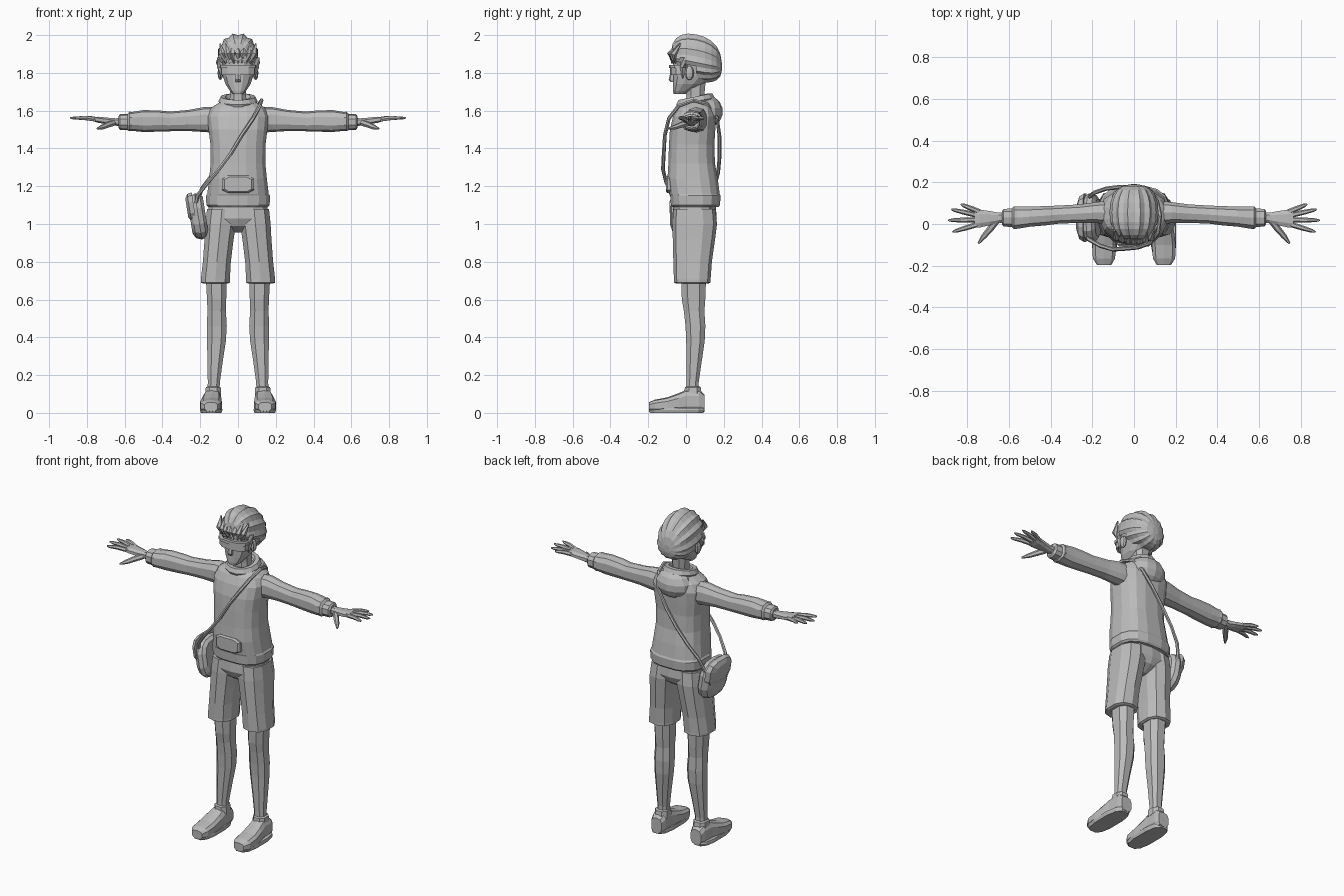
import bpy, bmesh, math
from mathutils import Vector

grey = bpy.data.materials.new("mid grey")
grey.diffuse_color = (0.5, 0.5, 0.5, 1)


def finish(name, bm, mirror=False):
    bmesh.ops.recalc_face_normals(bm, faces=bm.faces)
    me = bpy.data.meshes.new(name)
    bm.to_mesh(me)
    bm.free()
    me.materials.append(grey)
    ob = bpy.data.objects.new(name, me)
    bpy.context.collection.objects.link(ob)
    if mirror:
        ob.modifiers.new("mirror", 'MIRROR').use_mirror_merge = False
    return ob


def skin(bm, loops, closed=False):
    """Bridge vertex loops with quads and cap the ends."""
    rows = [[bm.verts.new(p) for p in loop] for loop in loops]
    n = len(rows[0])
    pairs = list(zip(rows, rows[1:])) + ([(rows[-1], rows[0])] if closed else [])
    for a, b in pairs:
        for i in range(n):
            j = (i + 1) % n
            bm.faces.new((a[i], a[j], b[j], b[i]))
    if not closed:
        bm.faces.new(rows[0])
        bm.faces.new(rows[-1])


def spow(v, p):
    return math.copysign(abs(v) ** p, v)


def loft(name, axis, rings, n=10, p=0.8, mirror=False):
    """Rings are (position, centre 1, centre 2, radius 1, radius 2)."""
    loops = []
    for t, c1, c2, r1, r2 in rings:
        loop = []
        for i in range(n):
            a = 2 * math.pi * (i + 0.5) / n
            u, v = c1 + r1 * spow(math.cos(a), p), c2 + r2 * spow(math.sin(a), p)
            loop.append({'x': (t, u, v), 'y': (u, t, v), 'z': (u, v, t)}[axis])
        loops.append(loop)
    bm = bmesh.new()
    skin(bm, loops)
    return finish(name, bm, mirror)


def tube(name, pts, radii, n=6, mirror=False):
    pts = [Vector(q) for q in pts]
    loops = []
    for i, q in enumerate(pts):
        d = pts[min(i + 1, len(pts) - 1)] - pts[max(i - 1, 0)]
        side = d.cross(Vector((0, 0, 1))).normalized()
        up = side.cross(d).normalized()
        loops.append([q + radii[i] * (side * math.cos(k * math.tau / n) + up * math.sin(k * math.tau / n))
                      for k in range(n)])
    bm = bmesh.new()
    skin(bm, loops)
    return finish(name, bm, mirror)


def ellipsoid(name, c, r, seg=10, rings=7):
    bm = bmesh.new()
    bmesh.ops.create_uvsphere(bm, u_segments=seg, v_segments=rings, radius=1)
    for v in bm.verts:
        v.co = [c[i] + r[i] * v.co[i] for i in range(3)]
    return finish(name, bm)


# Sweater body with hem band and front pocket
loft("sweater", 'z', [
    (1.09, 0, .05, .160, .125), (1.10, 0, .05, .170, .132), (1.15, 0, .05, .172, .135),
    (1.16, 0, .045, .165, .135), (1.24, 0, .035, .155, .135), (1.32, 0, .03, .147, .125),
    (1.42, 0, .03, .148, .122), (1.50, 0, .035, .158, .122), (1.57, 0, .045, .165, .115),
    (1.615, 0, .05, .145, .10), (1.65, 0, .055, .09, .08)], n=16, p=0.75)
loft("front_pocket", 'y', [(-.107, 0, 1.21, .075, .04), (-.098, 0, 1.21, .085, .048),
                           (-.05, 0, 1.21, .09, .05)], n=8, p=0.5)

# Collar ring and hood hanging behind
bm = bmesh.new()
skin(bm, [[(math.cos(a) * (.08 + .024 * math.cos(b)),
            .05 + math.sin(a) * (.08 + .024 * math.cos(b)),
            1.65 + .018 * math.sin(a) + .028 * math.sin(b))
           for b in [k * math.tau / 6 for k in range(6)]]
          for a in [k * math.tau / 14 for k in range(14)]], closed=True)
finish("collar", bm)
ellipsoid("hood", (0, .115, 1.595), (.115, .08, .085), 12, 7)

# Sleeves with gathered cuffs
loft("sleeve", 'x', [
    (.11, .055, 1.55, .06, .068), (.18, .055, 1.553, .052, .066), (.26, .05, 1.548, .046, .056),
    (.36, .045, 1.543, .045, .052), (.42, .04, 1.545, .048, .056), (.50, .035, 1.545, .050, .058),
    (.56, .03, 1.543, .055, .050), (.575, .03, 1.543, .057, .052), (.585, .03, 1.54, .046, .043),
    (.625, .03, 1.54, .044, .042), (.632, .03, 1.54, .034, .032)], n=10, mirror=True)

# Hands: palm, four fingers and thumb
loft("palm", 'x', [
    (.61, .03, 1.54, .026, .022), (.65, .03, 1.54, .026, .021), (.69, .028, 1.545, .036, .019),
    (.74, .026, 1.552, .046, .017), (.765, .026, 1.555, .044, .012)], n=8, mirror=True)
for nm, base, tip in (("little", (.74, .058), (.83, .095)), ("ring", (.75, .042), (.875, .07)),
                      ("middle", (.75, .020), (.89, .018)), ("index", (.75, -.002), (.87, -.038))):
    b, t = Vector((*base, 1.553)), Vector((*tip, 1.562))
    tube(nm + "_finger", [b, b.lerp(t, .5) + Vector((0, 0, .004)), b.lerp(t, .85), t],
         [.013, .012, .009, .004], 6, True)
tube("thumb", [(.66, .015, 1.535), (.69, -.025, 1.525), (.72, -.06, 1.512), (.745, -.093, 1.505)],
     [.017, .016, .013, .005], 6, True)

# Shorts: hips and wide legs
loft("shorts_hips", 'z', [
    (.955, 0, .045, .03, .05), (.99, 0, .045, .11, .10), (1.03, 0, .045, .165, .118),
    (1.10, 0, .045, .158, .112), (1.12, 0, .045, .15, .108)], n=14)
loft("shorts_leg", 'z', [
    (.685, .119, .033, .070, .085), (.69, .120, .033, .080, .097), (.705, .120, .033, .080, .097),
    (.80, .112, .035, .077, .102), (.92, .100, .042, .080, .112), (1.0, .092, .046, .084, .118),
    (1.08, .085, .045, .082, .112)], n=10, mirror=True)

# Bare legs
loft("leg", 'z', [
    (.10, .130, .035, .034, .036), (.16, .128, .035, .034, .034), (.26, .122, .042, .042, .042),
    (.38, .114, .05, .053, .052), (.46, .112, .05, .056, .056), (.54, .113, .043, .052, .058),
    (.60, .113, .04, .054, .066), (.70, .115, .04, .058, .070)], n=8, mirror=True)

# Shoes: upper, flat sole and ankle collar
loft("shoe", 'y', [
    (-.197, .143, .032, .035, .024), (-.165, .144, .036, .055, .034), (-.10, .143, .042, .059, .040),
    (-.04, .140, .053, .054, .051), (.0, .137, .062, .048, .060), (.07, .135, .062, .046, .060),
    (.097, .135, .052, .036, .046)], n=10, p=.65, mirror=True)
loft("shoe_sole", 'z', [(0, .142, -.05, .056, .145), (.015, .142, -.05, .061, .15),
                        (.025, .142, -.05, .059, .148)], n=12, p=.7, mirror=True)
loft("shoe_collar", 'z', [(.09, .132, .037, .046, .05), (.135, .131, .036, .042, .045),
                          (.14, .131, .036, .034, .037)], n=8, mirror=True)

# Neck and head
loft("neck", 'z', [(1.60, 0, .055, .055, .055), (1.68, 0, .05, .045, .050), (1.78, 0, .05, .05, .06)], n=8)
loft("head", 'z', [
    (1.688, 0, -.035, .028, .032), (1.705, 0, -.022, .044, .048), (1.74, 0, .012, .068, .082),
    (1.78, 0, .035, .082, .105), (1.83, 0, .045, .090, .117), (1.89, 0, .05, .095, .118),
    (1.95, 0, .05, .075, .085)], n=12)
loft("nose", 'z', [(1.752, 0, -.068, .014, .014), (1.765, 0, -.074, .016, .018),
                   (1.82, 0, -.066, .009, .012)], n=6)
for s in (-1, 1):
    ellipsoid("ear", (s * .094, .018, 1.80), (.014, .024, .038), 8, 6)

# Swept back hair: ridged strands running from brow to nape
N, K = 28, 10
bm = bmesh.new()
rows = []
for k in range(K + 1):
    u = math.pi * (.03 + .94 * k / K)
    row = []
    for i in range(N):
        a = i * math.tau / N
        ridge = 1.03 if i % 2 else .95
        s = math.sin(u) ** .72 * ridge
        h = math.cos(a)
        y = .055 - .135 * spow(math.cos(u), .9)
        row.append((.114 * s * spow(math.sin(a), .9), y,
                    1.855 - .2 * (y - .055) + (.148 if h > 0 else .10) * s * h))
    rows.append(row)
skin(bm, rows)
bare = [f for f in bm.faces if (c := f.calc_center_median()).z < 1.745
        or (c.y < .045 and c.z < 1.86 - .35 * max(0, c.y + .02))]
bmesh.ops.delete(bm, geom=bare, context='FACES')
finish("hair", bm)
for s in (-1, 1):
    tube("sideburn", [(s * .092, -.012, 1.88), (s * .095, -.015, 1.83), (s * .086, -.018, 1.77)],
         [.022, .017, .003], 5)
for i in range(-3, 4):  # pointed locks along the brow
    x = i * .028
    y = -.078 + 2.6 * x * x
    tube("brow_lock", [(x * .75, y + .005, 1.852), (x, y - .006, 1.90), (x * 1.12, y + .03, 1.955)],
         [.006, .017, .004], 5)

# Wraparound glasses: top bar, lens band and temples
def visor(name, z0, z1, off):
    outline = [(-.094, .0), (-.088, -.055), (-.055, -.08), (0, -.085), (.055, -.08), (.088, -.055), (.094, 0)]
    loops = [[(x * (1 + off), y - off * .1, z0), (x * (1 + off), y - off * .1, z1),
              (x * .9, y + .012, z1), (x * .9, y + .012, z0)] for x, y in outline]
    bm = bmesh.new()
    skin(bm, loops)
    finish(name, bm)


visor("glasses_bar", 1.825, 1.842, .05)
visor("glasses_lens", 1.79, 1.828, -.01)

# Shoulder bag: pouch, flap and strap over the far shoulder
def leaning_bag(name, rings, n):
    ob = loft(name, 'x', rings, n=n, p=.7)
    for v in ob.data.vertices:
        v.co.x -= .16 * (v.co.z - 1.04)


leaning_bag("bag_pouch", [(-.255, .03, 1.035, .07, .085), (-.24, .03, 1.035, .10, .11),
                          (-.21, .03, 1.04, .117, .122), (-.185, .03, 1.045, .11, .115),
                          (-.17, .03, 1.05, .09, .095)], 14)
leaning_bag("bag_flap", [(-.264, .03, 1.085, .065, .05), (-.25, .03, 1.085, .105, .075),
                         (-.225, .03, 1.09, .12, .08)], 12)
tube("strap", [(-.225, -.06, 1.09), (-.215, -.075, 1.15), (-.16, -.105, 1.22), (-.10, -.122, 1.29),
               (-.04, -.118, 1.37), (.02, -.112, 1.47), (.08, -.09, 1.56), (.115, -.04, 1.625),
               (.125, .04, 1.655), (.11, .11, 1.635), (.075, .165, 1.56), (.01, .178, 1.46),
               (-.06, .178, 1.36), (-.13, .17, 1.27), (-.19, .15, 1.19), (-.225, .12, 1.09)],
     [.010] * 16, 6)
